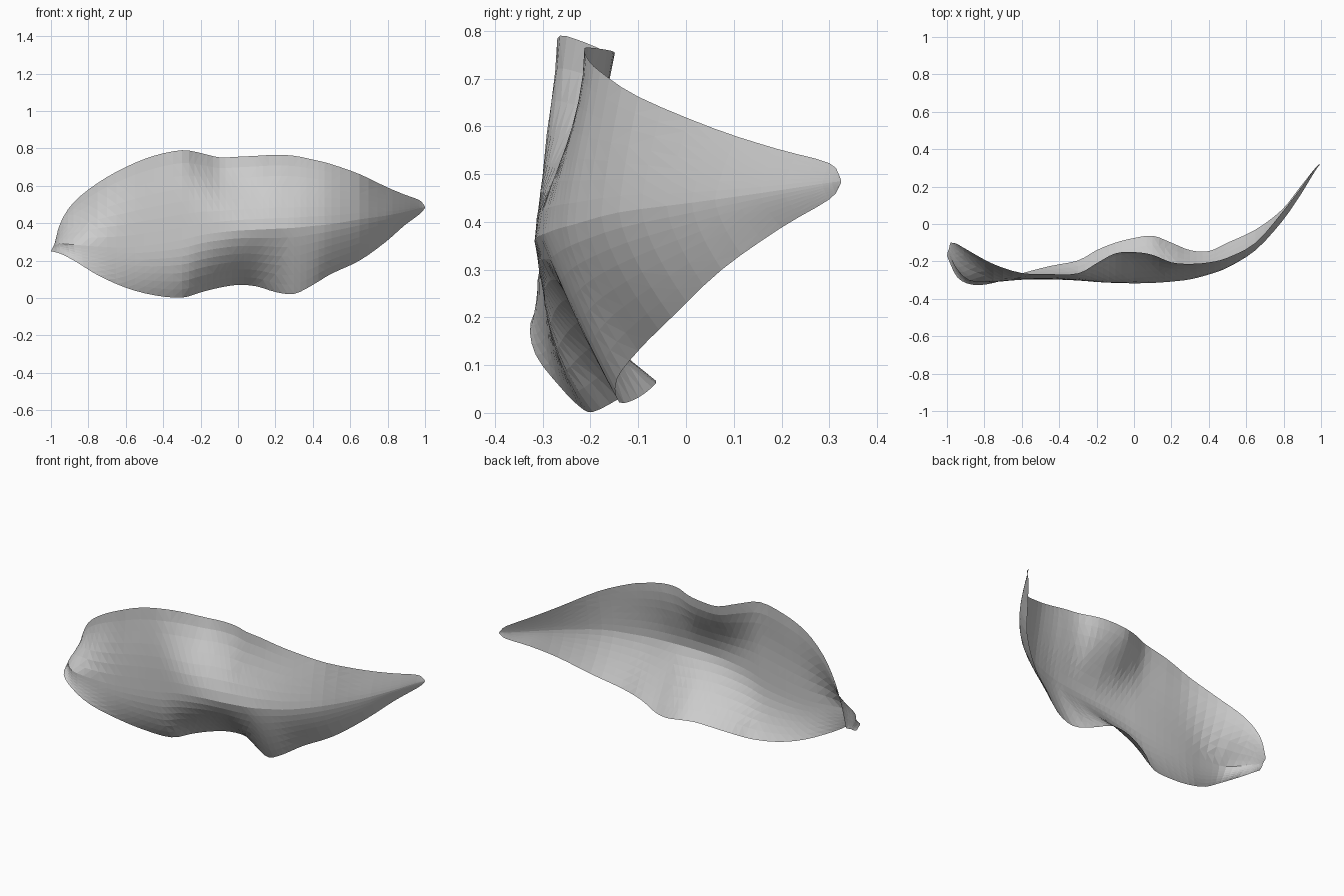
import bpy, bmesh
from mathutils import Vector

if "Cube" in bpy.data.objects:
    bpy.data.objects.remove(bpy.data.objects["Cube"])

# Three guide curves run from the blunt left end to the pointed right end.
bottom_edge = [
    (-1.0, -.17, .25), (-.945, -.285, .235), (-.86, -.325, .19), (-.75, -.315, .122),
    (-.6, -.264, .055), (-.45, -.225, .015), (-.3, -.195, .002), (-.2, -.14, .03),
    (-.1, -.10, .055), (0, -.075, .07), (.1, -.063, .062), (.2, -.10, .032),
    (.3, -.14, .022), (.4, -.145, .07), (.5, -.10, .13), (.65, -.03, .20),
    (.79, .075, .30), (.89, .20, .388), (.97, .30, .447), (.998, .323, .478)]
midrib = [
    (-.99, -.135, .27), (-.958, -.225, .29), (-.88, -.302, .285), (-.75, -.309, .275),
    (-.6, -.298, .27), (-.45, -.296, .285), (-.3, -.302, .31), (-.2, -.310, .335),
    (-.1, -.315, .35), (0, -.317, .36), (.1, -.315, .365), (.2, -.308, .37),
    (.3, -.296, .375), (.4, -.270, .385), (.5, -.233, .395), (.65, -.14, .42),
    (.79, .012, .44), (.89, .155, .46), (.97, .286, .48), (1.0, .325, .485)]
top_edge = [
    (-.98, -.10, .29), (-.95, -.105, .40), (-.88, -.145, .51), (-.75, -.215, .615),
    (-.6, -.262, .70), (-.45, -.268, .76), (-.3, -.264, .79), (-.2, -.21, .775),
    (-.1, -.157, .752), (0, -.15, .755), (.1, -.165, .76), (.2, -.205, .765),
    (.3, -.213, .76), (.4, -.205, .74), (.5, -.18, .715), (.65, -.10, .662),
    (.79, .06, .595), (.89, .19, .553), (.97, .30, .523), (.998, .323, .492)]

# How each half bends along the length: (x, lower curl, upper curl)
bend = [(-1, 1.5, .7), (-.85, 1.8, .7), (-.6, 2.2, 1.3), (-.3, 2.2, 1.9), (0, 1.6, 1.05),
        (.25, 1.2, .8), (.5, 1.45, .9), (1.01, 1.5, 1.0)]

PER_SPAN = 3          # columns between guide points
HALF_ROWS = 7         # rows on each side of the midrib


def smooth_path(points):
    """Catmull-Rom path through the guide points."""
    p = [Vector(v) for v in points]
    p = [2 * p[0] - p[1]] + p + [2 * p[-1] - p[-2]]
    path = []
    for i in range(1, len(p) - 2):
        a, b, c, d = p[i - 1:i + 3]
        for k in range(PER_SPAN):
            t = k / PER_SPAN
            path.append(.5 * (2 * b + (c - a) * t + (2 * a - 5 * b + 4 * c - d) * t * t
                              + (3 * b - a - 3 * c + d) * t ** 3))
    return path + [p[-2]]


def curls(x):
    """Lower and upper curl at a given x."""
    for (x0, l0, u0), (x1, l1, u1) in zip(bend, bend[1:]):
        if x <= x1:
            t = max(0, (x - x0) / (x1 - x0))
            return l0 + (l1 - l0) * t, u0 + (u1 - u0) * t


def blend(mid, edge, s, depth):
    """Point a share s of the way to the edge, with its own depth share."""
    v = mid.lerp(edge, s)
    v.y = mid.y + (edge.y - mid.y) * depth
    return v


# Leaf blade: one thin curled sheet
bm = bmesh.new()
columns = []
steps = [i / HALF_ROWS for i in range(HALF_ROWS + 1)]
for low, mid, high in zip(*map(smooth_path, (bottom_edge, midrib, top_edge))):
    lower, upper = curls(mid.x)
    plain = min(1, max(0, (mid.x - .3) / .3))     # simple bend toward the point
    section = [blend(mid, low, s, s ** lower) for s in steps[:0:-1]]
    for s in steps:
        u = s ** upper
        depth = (1 - plain) * u * u * (3 - 2 * u) + plain * s ** 1.3
        section.append(blend(mid, high, s, depth))
    columns.append([bm.verts.new(v) for v in section])
for a, b in zip(columns, columns[1:]):
    for r in range(2 * HALF_ROWS):
        bm.faces.new((a[r], b[r], b[r + 1], a[r + 1]))
bmesh.ops.triangulate(bm, faces=bm.faces[:])

mesh = bpy.data.meshes.new("leaf_blade")
bm.to_mesh(mesh)
bm.free()
leaf = bpy.data.objects.new("leaf_blade", mesh)
bpy.context.collection.objects.link(leaf)

grey = bpy.data.materials.new("plain grey")
grey.diffuse_color = (.6, .6, .6, 1)
grey.use_nodes = True
grey.node_tree.nodes["Principled BSDF"].inputs["Base Color"].default_value = grey.diffuse_color
mesh.materials.append(grey)
